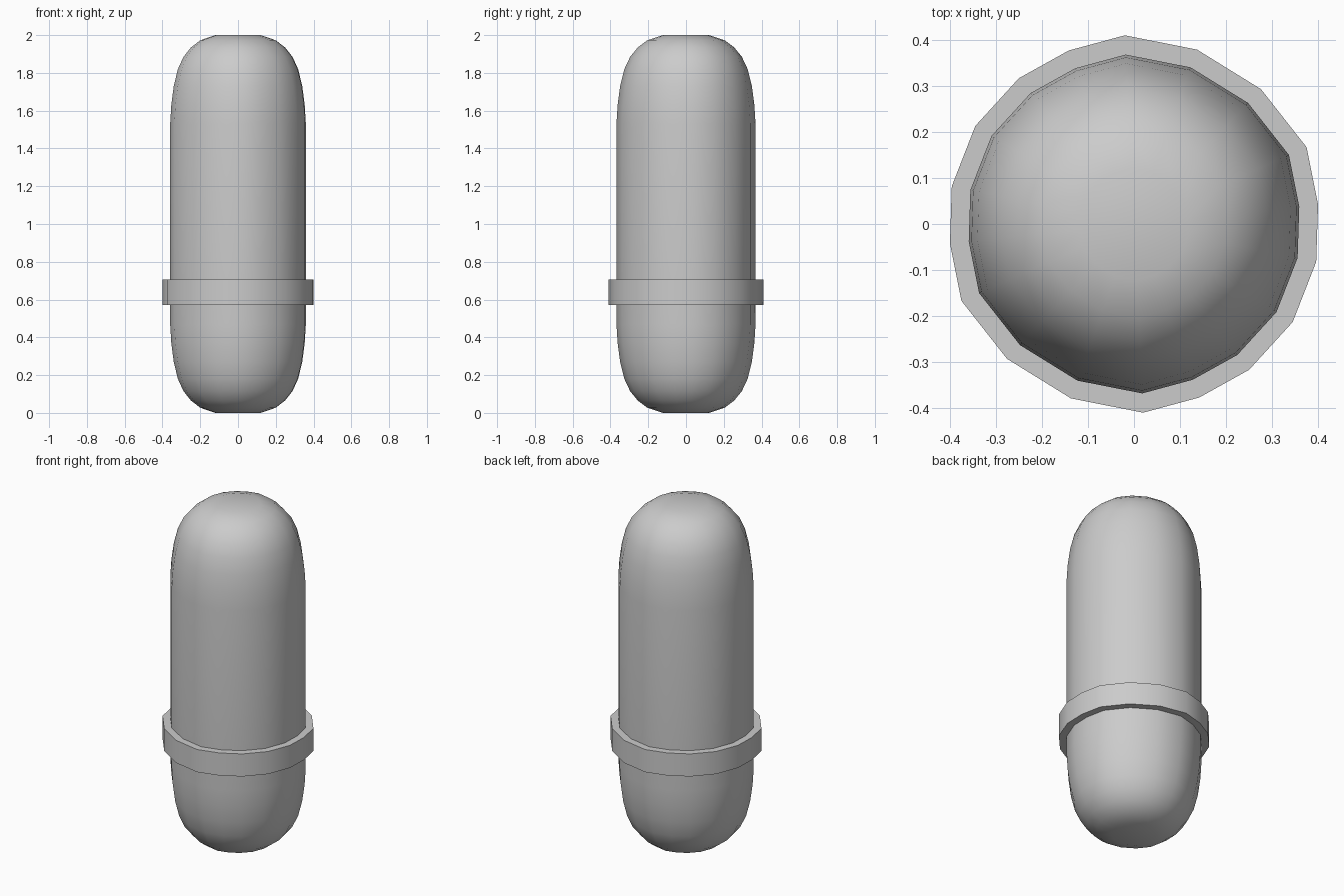
import bpy, bmesh, math

if "Cube" in bpy.data.objects:
    bpy.data.objects.remove(bpy.data.objects["Cube"])

# Half of the slightly irregular 18-sided outline (unit: band outer edge); other half is point-mirrored
HALF = [(-0.02, 0.41), (0.137, 0.379), (0.276, 0.293), (0.375, 0.167), (0.40, 0.042),
        (0.396, -0.082), (0.345, -0.213), (0.25, -0.317), (0.142, -0.377)]
OUTLINE = HALF + [(-x, -y) for x, y in HALF]


def loft(name, profile, closed=False):
    """Sweep the outline through (scale, z) rings; cap the ends or close into a loop."""
    bm = bmesh.new()
    rings = [[bm.verts.new((x * s, y * s, z)) for x, y in OUTLINE] for s, z in profile]
    pairs = list(zip(rings, rings[1:]))
    if closed:
        pairs.append((rings[-1], rings[0]))
    else:
        bm.faces.new(rings[0])
        bm.faces.new(rings[-1])
    n = len(OUTLINE)
    for a, b in pairs:
        for i in range(n):
            j = (i + 1) % n
            bm.faces.new((a[i], a[j], b[j], b[i]))
    bmesh.ops.recalc_face_normals(bm, faces=bm.faces)
    mesh = bpy.data.meshes.new(name)
    bm.to_mesh(mesh)
    bm.free()
    obj = bpy.data.objects.new(name, mesh)
    bpy.context.collection.objects.link(obj)
    bpy.ops.object.select_all(action='DESELECT')
    obj.select_set(True)
    bpy.context.view_layer.objects.active = obj
    bpy.ops.object.shade_smooth_by_angle(angle=math.radians(35))
    return obj


# Rounded capsule body: one end profile (radius, height), mirrored for the top
END = [(0.12, 0.0), (0.20, 0.027), (0.25, 0.065), (0.29, 0.115), (0.32, 0.18),
       (0.342, 0.27), (0.355, 0.37), (0.361, 0.47)]
lower = [(r / 0.402, z) for r, z in END]
upper = [(s, 2.0 - z) for s, z in reversed(lower)]
loft("capsule_body", lower + upper)

# Raised band around the body
loft("band", [(0.89, 0.572), (1.0, 0.572), (1.0, 0.705), (0.89, 0.705)], closed=True)
